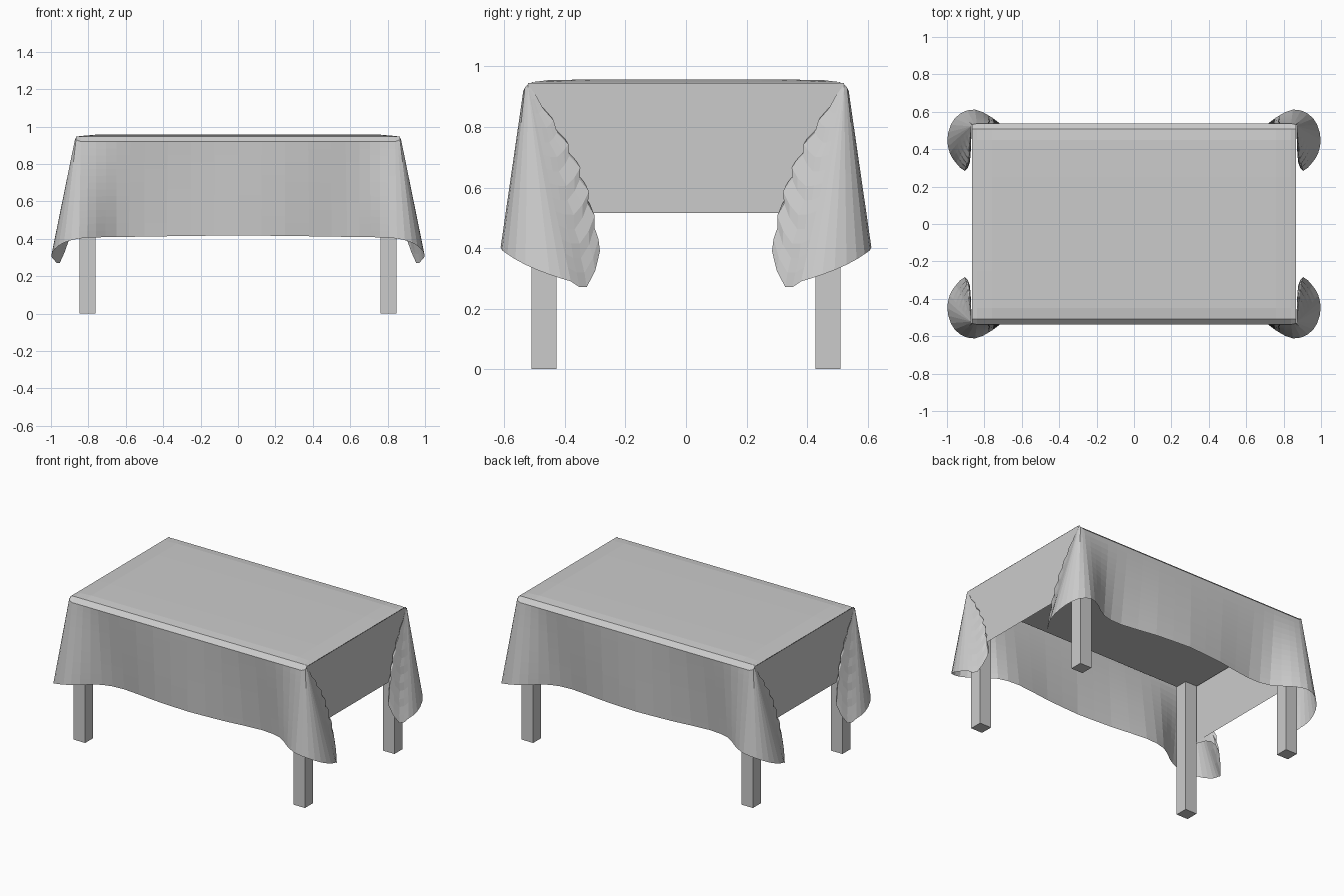
import bpy, bmesh, math
from mathutils import Vector

if "Cube" in bpy.data.objects:
    bpy.data.objects.remove(bpy.data.objects["Cube"])


def make_object(name, bm, axes):
    mesh = bpy.data.meshes.new(name)
    bm.to_mesh(mesh)
    bm.free()
    ob = bpy.data.objects.new(name, mesh)
    bpy.context.collection.objects.link(ob)
    if any(axes):
        m = ob.modifiers.new("Mirror", 'MIRROR')
        m.use_axis = axes
    return ob


def box(name, lo, hi, axes=(False, False, False)):
    bm = bmesh.new()
    bmesh.ops.create_cube(bm, size=1)
    for v in bm.verts:
        v.co = Vector([l + (c + 0.5) * (h - l) for c, l, h in zip(v.co, lo, hi)])
    return make_object(name, bm, axes)


def sheet(bm, rows):
    # Skin a rectangular grid of points
    vs = [[bm.verts.new(p) for p in r] for r in rows]
    for a, b in zip(vs, vs[1:]):
        for i in range(len(a) - 1):
            bm.faces.new((a[i], a[i + 1], b[i + 1], b[i]))


def spline(pts, steps):
    # Catmull-Rom samples through the points
    p = [Vector(q) for q in pts]
    p = [2 * p[0] - p[1]] + p + [2 * p[-1] - p[-2]]
    out = []
    for a, b, c, d in zip(p, p[1:], p[2:], p[3:]):
        for k in range(steps):
            t = k / steps
            out.append(0.5 * (2 * b + (c - a) * t + (2 * a - 5 * b + 4 * c - d) * t * t
                              + (3 * b - a - 3 * c + d) * t ** 3))
    return out + [p[-2]]


def linear(pts, steps):
    p = [Vector(q) for q in pts]
    return [a.lerp(b, k / steps) for a, b in zip(p, p[1:]) for k in range(steps)] + [p[-1]]


# Table
box("tabletop", (-0.85, -0.51, 0.885), (0.85, 0.51, 0.945))
box("legs", (0.763, 0.427, 0), (0.848, 0.51, 0.885), (True, True, False))

# Tablecloth quarter: wavy hem along the long side, flares round the corner, folds back
APEX = (0.87, 0.522, 0.94)
hem = [(0, .525, .418), (.25, .508, .416), (.5, .475, .412), (.65, .495, .41),
       (.76, .57, .408), (.85, .612, .402), (.93, .59, .38), (.98, .53, .345),
       (.998, .45, .312), (.985, .38, .29), (.953, .328, .271), (.905, .284, .39),
       (.878, .33, .47), (.872, .42, .50), (.868, .50, .515)]
rim = [(x, .537, .92) for x in (0, .25, .5, .65, .76, .84)] + [(.866, .532, .93)] + [APEX] * 8
bulge = [0] * 10 + [.025, .045, .035, .01, 0]
STEPS, ROWS = 2, 14
hems, rims = spline(hem, STEPS), linear(rim, STEPS)
bul = linear([(b, 0, 0) for b in bulge], STEPS)

bm = bmesh.new()
rows = []
for j in range(ROWS + 1):
    v = j / ROWS
    row = []
    for h, r, b in zip(hems, rims, bul):
        p = r.lerp(h, v)
        crinkle = 1.2 if j % 2 else 0.8
        p.y -= b.x * crinkle * math.sin(math.pi * v)
        row.append(p)
    rows.append(row)
sheet(bm, rows)

# Flat end panel
sheet(bm, [[(.867, y, z) for y in (.522, .35, .18, 0)] for z in (.945, .8, .65, .515)])

# Top with softly lowered border and sloping long edge
xs = [0, .25, .5, .65, .76, .84, .867]
top_rows = []
for y, z in ((0, .957), (.25, .957), (.45, .955), (.507, .948)):
    top_rows.append([(x, y, z if x < .8 else min(z, .95 if x < .86 else .946)) for x in xs])
top_rows.append([(x, .537, .92) for x in xs[:-1]] + [(.866, .532, .93)])
sheet(bm, top_rows)

bmesh.ops.remove_doubles(bm, verts=bm.verts, dist=0.0005)
bmesh.ops.recalc_face_normals(bm, faces=bm.faces)
bm.faces.ensure_lookup_table()
if max(bm.faces, key=lambda f: f.calc_center_median().z).normal.z < 0:
    bmesh.ops.reverse_faces(bm, faces=bm.faces)
make_object("tablecloth", bm, (True, True, False))
